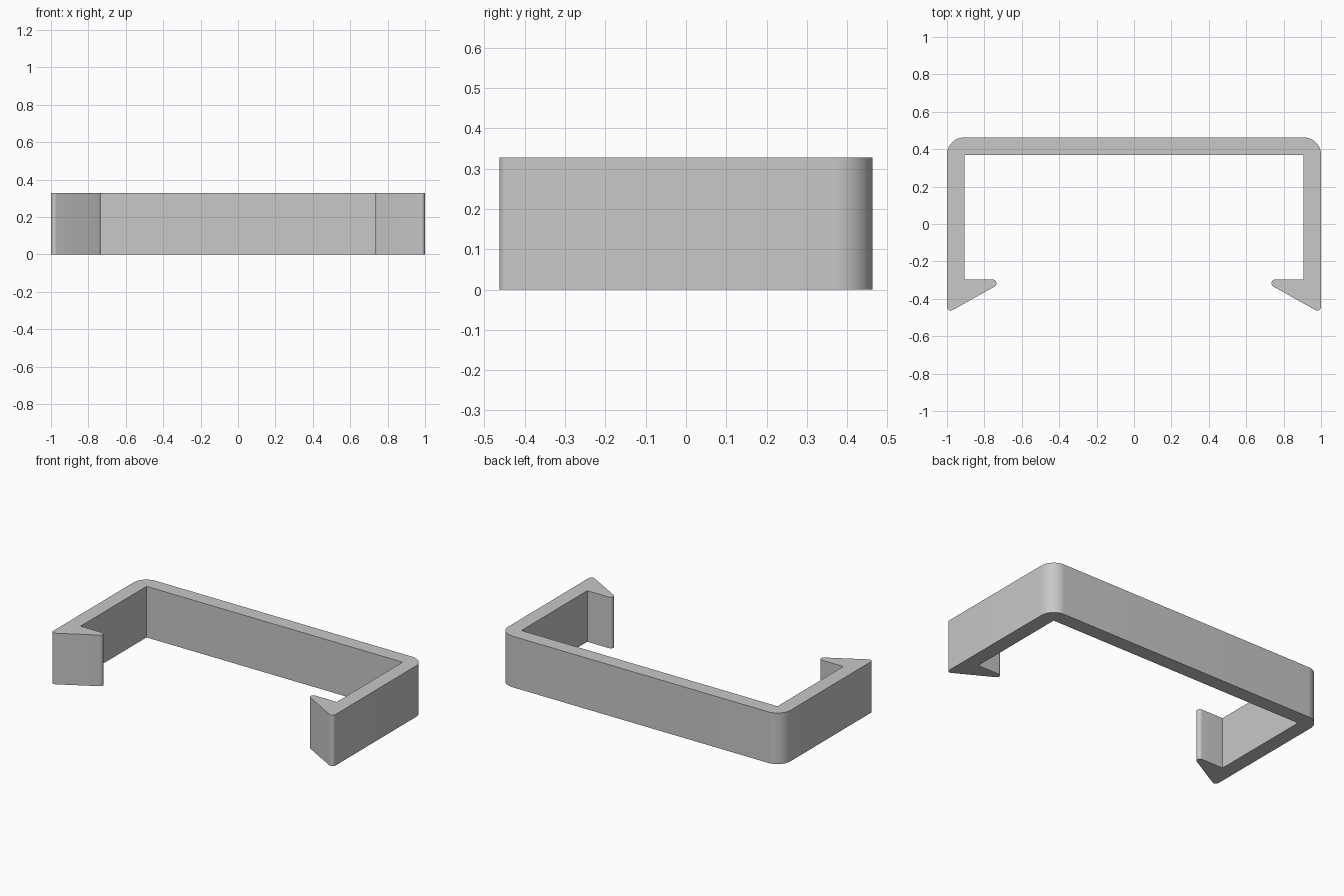
import bpy
import bmesh
from math import cos, sin, radians

cube = bpy.data.objects.get("Cube")
if cube:
    bpy.data.objects.remove(cube, do_unlink=True)

HEIGHT = 0.327
INNER_X, INNER_Y, WALL = 0.907, 0.37, 0.093
HOOK_Y, ROUND = -0.297, 0.02


def arc(cx, cy, r, start, end, steps):
    """Points along a circular arc, angles in degrees."""
    angles = [radians(start + (end - start) * i / steps) for i in range(steps + 1)]
    return [(cx + r * cos(a), cy + r * sin(a)) for a in angles]


# Left half of the outline: outer corner, pointed foot, hook tip, inner wall
half = (
    arc(INNER_X, INNER_Y, WALL, 90, 0, 16)
    + arc(1 - ROUND, -0.443, ROUND, 0, -120, 10)
    + arc(0.755, HOOK_Y - ROUND, ROUND, 240, 90, 12)
    + [(INNER_X, HOOK_Y), (INNER_X, INNER_Y)]
)
outline = half + [(-x, y) for x, y in reversed(half)]

# Extrude the outline upwards into the clip
bm = bmesh.new()
base = bm.faces.new([bm.verts.new((x, y, 0)) for x, y in outline])
result = bmesh.ops.extrude_face_region(bm, geom=[base], use_keep_orig=True)
top = [v for v in result["geom"] if isinstance(v, bmesh.types.BMVert)]
bmesh.ops.translate(bm, verts=top, vec=(0, 0, HEIGHT))
bmesh.ops.recalc_face_normals(bm, faces=bm.faces)
mesh = bpy.data.meshes.new("clip_bracket")
bm.to_mesh(mesh)
bm.free()

clip = bpy.data.objects.new("clip_bracket", mesh)
bpy.context.collection.objects.link(clip)

# Plain grey material
grey = bpy.data.materials.new("light_grey")
grey.use_nodes = True
color = (0.58, 0.58, 0.58, 1)
grey.diffuse_color = color
grey.node_tree.nodes["Principled BSDF"].inputs["Base Color"].default_value = color
mesh.materials.append(grey)

# Smooth rounded corners, sharp rims
bpy.ops.object.select_all(action="DESELECT")
clip.select_set(True)
bpy.context.view_layer.objects.active = clip
bpy.ops.object.shade_smooth_by_angle(angle=radians(30))
